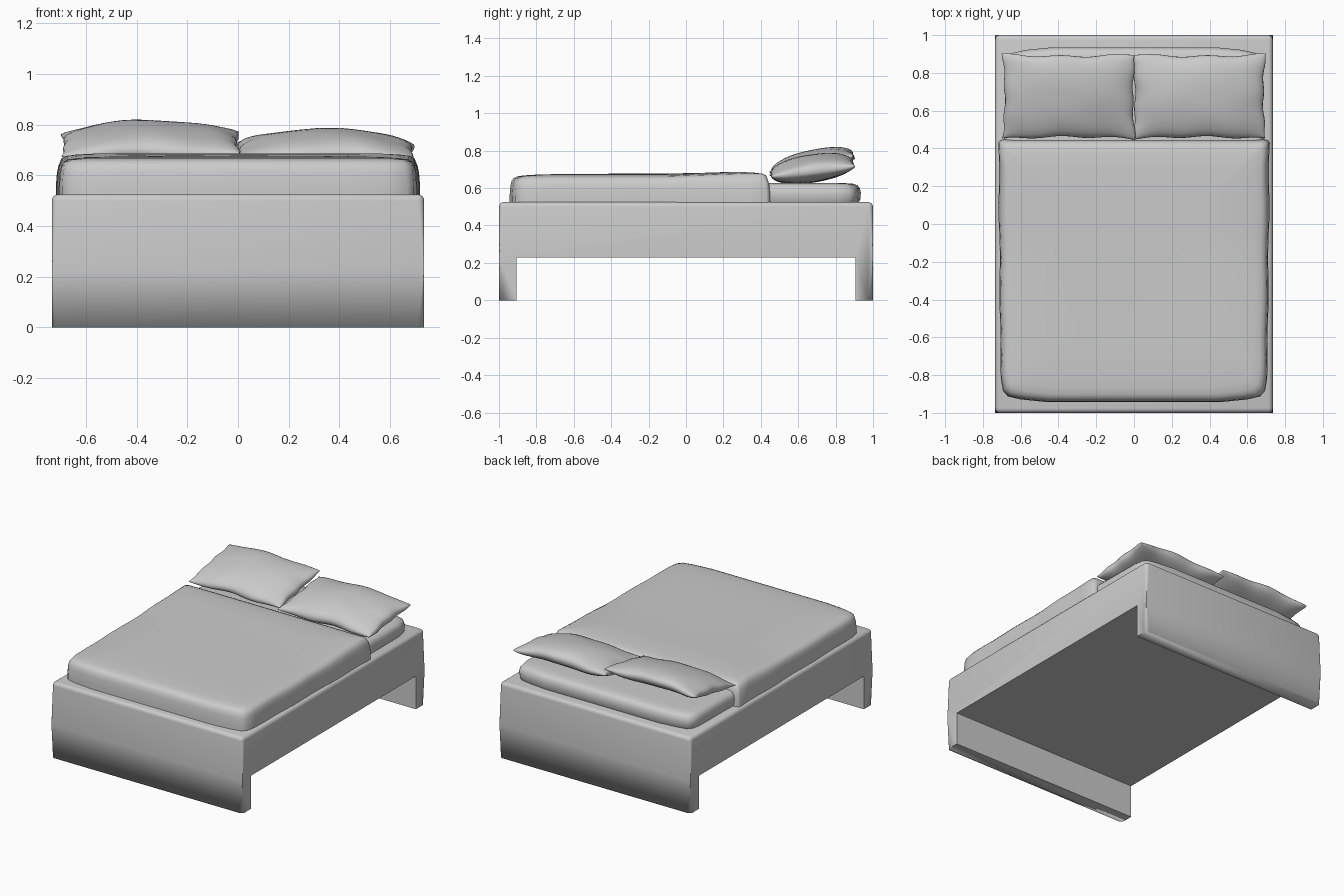
import bpy, bmesh, math

if "Cube" in bpy.data.objects:
    bpy.data.objects.remove(bpy.data.objects["Cube"])

grey = bpy.data.materials.new("plain_grey")
grey.use_nodes = True
grey.diffuse_color = (0.6, 0.6, 0.6, 1)
grey.node_tree.nodes["Principled BSDF"].inputs["Base Color"].default_value = (0.6, 0.6, 0.6, 1)


def finish(bm, name, angle):
    """Turn a bmesh into a smooth shaded object."""
    bmesh.ops.recalc_face_normals(bm, faces=bm.faces)
    mesh = bpy.data.meshes.new(name)
    bm.to_mesh(mesh)
    bm.free()
    mesh.materials.append(grey)
    obj = bpy.data.objects.new(name, mesh)
    bpy.context.collection.objects.link(obj)
    bpy.ops.object.select_all(action='DESELECT')
    obj.select_set(True)
    bpy.context.view_layer.objects.active = obj
    bpy.ops.object.shade_smooth_by_angle(angle=math.radians(angle))
    return obj


def loft(bm, rings):
    """Skin closed rings of points, capping both ends."""
    loops = [[bm.verts.new(p) for p in ring] for ring in rings]
    for a, b in zip(loops, loops[1:]):
        for i in range(len(a)):
            j = (i + 1) % len(a)
            bm.faces.new((a[i], a[j], b[j], b[i]))
    bm.faces.new(loops[0])
    bm.faces.new(loops[-1])


# Bed frame: side profile swept across the width, outer edges rounded
HALF_W, TOP, UNDER, INNER = 0.735, 0.525, 0.23, 0.905
side = [(-1, 0), (-1, UNDER), (-1, TOP), (1, TOP), (1, UNDER), (1, 0),
        (INNER, 0), (INNER, UNDER), (-INNER, UNDER), (-INNER, 0)]
bm = bmesh.new()
loft(bm, [[(x, y, z) for y, z in side] for x in (-HALF_W, HALF_W)])


def rounded(e):
    a, b = (v.co for v in e.verts)
    on_top = a.z > 0.5 and b.z > 0.5
    upright = abs(a.y) > 0.99 and abs(a.y - b.y) < 0.01 and abs(a.x - b.x) < 0.01
    return on_top or upright


bmesh.ops.bevel(bm, geom=[e for e in bm.edges if rounded(e)], offset=0.025,
                segments=4, profile=0.5, affect='EDGES')
frame = finish(bm, "bed_frame", 35)
# Soft shading along the outer foot of each end panel
for e in frame.data.edges:
    a, b = (frame.data.vertices[i].co for i in e.vertices)
    if max(a.z, b.z) < 0.001 and min(abs(a.y), abs(b.y)) > 0.97:
        e.use_edge_sharp = False


# Soft bedding slabs: rounded outline, stacked with growing inset
def outline(half_w, y_round, y_flat):
    """Closed plan outline whose corners are soft at the y_round end."""
    s = 1 if y_round > y_flat else -1
    half = [(half_w - 0.26, 0), (half_w - 0.12, 0.014), (half_w - 0.05, 0.03),
            (half_w - 0.024, 0.06), (half_w - 0.013, 0.12)]
    pts = [(x, y_round - s * d) for x, d in half]
    length = abs(y_round - y_flat)
    for i in range(1, 13):
        d = 0.12 + (length - 0.14) * i / 12
        pts.append((half_w - 0.012 + 0.012 * d / length + 0.003 * math.sin(d * 14), y_round - s * d))
    pts += [(half_w - 0.008, y_flat + s * 0.006), (half_w - 0.03, y_flat)]
    return pts + [(-x, y) for x, y in reversed(pts)]


def slab(name, half_w, y_round, y_flat, layers, lift):
    base = outline(half_w, y_round, y_flat)
    mid, half_l = (y_round + y_flat) / 2, abs(y_round - y_flat) / 2
    rings = []
    for z, inset in layers:
        sx, sy = 1 - inset / half_w, 1 - inset / half_l
        ring = [(x * sx, mid + (y - mid) * sy) for x, y in base]
        rings.append([(x, y, z + (lift(y) if inset > 0.01 else 0)) for x, y in ring])
    bm = bmesh.new()
    loft(bm, rings)
    finish(bm, name, 50)


slab("mattress", 0.695, 0.935, -0.88,
     [(0.52, 0.012), (0.54, 0.003), (0.575, 0), (0.6, 0.006), (0.615, 0.018),
      (0.623, 0.04), (0.627, 0.09)], lambda y: 0)
slab("duvet", 0.718, -0.943, 0.45,
     [(0.522, 0), (0.56, 0), (0.61, 0.004), (0.638, 0.01), (0.654, 0.022),
      (0.663, 0.042), (0.668, 0.08), (0.673, 0.16), (0.675, 0.28)],
     lambda y: 0.014 * max(0, min(1, (y + 0.1) / 0.4)))


# Pillows: two puffed sheets sharing a pinched seam
def pillow(name, cx, seam_front, seam_back, puff, seed):
    n, m = 28, 20
    cy, hx, hy = 0.675, 0.352, 0.225
    bm = bmesh.new()
    sheets = {1: {}, -1: {}}
    for i in range(n + 1):
        for j in range(m + 1):
            u, v = math.sin(math.pi * (i / n - 0.5)), math.sin(math.pi * (j / m - 0.5))
            ru, rv = 1 - u * u, 1 - v * v
            x = cx + hx * u * (1 - 0.035 * rv) + 0.004 * math.sin(9 * v + seed) * abs(u)
            y = cy + hy * v * (1 - 0.05 * ru) + 0.005 * math.sin(8 * u + seed) * abs(v)
            z = seam_front + (seam_back - seam_front) * (v + 1) / 2
            z += 0.012 * ru + 0.006 * math.sin(5 * u + seed) * abs(v)
            h = puff * max(ru, 0) ** 0.38 * max(rv, 0) ** 0.45
            fold = 1 + 0.07 * math.sin(7 * u + 3 * v + seed) * (1 - ru * rv)
            rim = i in (0, n) or j in (0, m)
            top = bm.verts.new((x, y, z + (0 if rim else h * fold)))
            sheets[1][i, j] = top
            sheets[-1][i, j] = top if rim else bm.verts.new((x, y, max(z - h, 0.615)))
    for grid in sheets.values():
        for i in range(n):
            for j in range(m):
                quad = (grid[i, j], grid[i + 1, j], grid[i + 1, j + 1], grid[i, j + 1])
                if bm.faces.get(quad) is None:
                    bm.faces.new(quad)
    finish(bm, name, 80)


pillow("left_pillow", 0.345, 0.665, 0.72, 0.076, 0.6)
pillow("right_pillow", -0.345, 0.68, 0.765, 0.07, 2.5)
